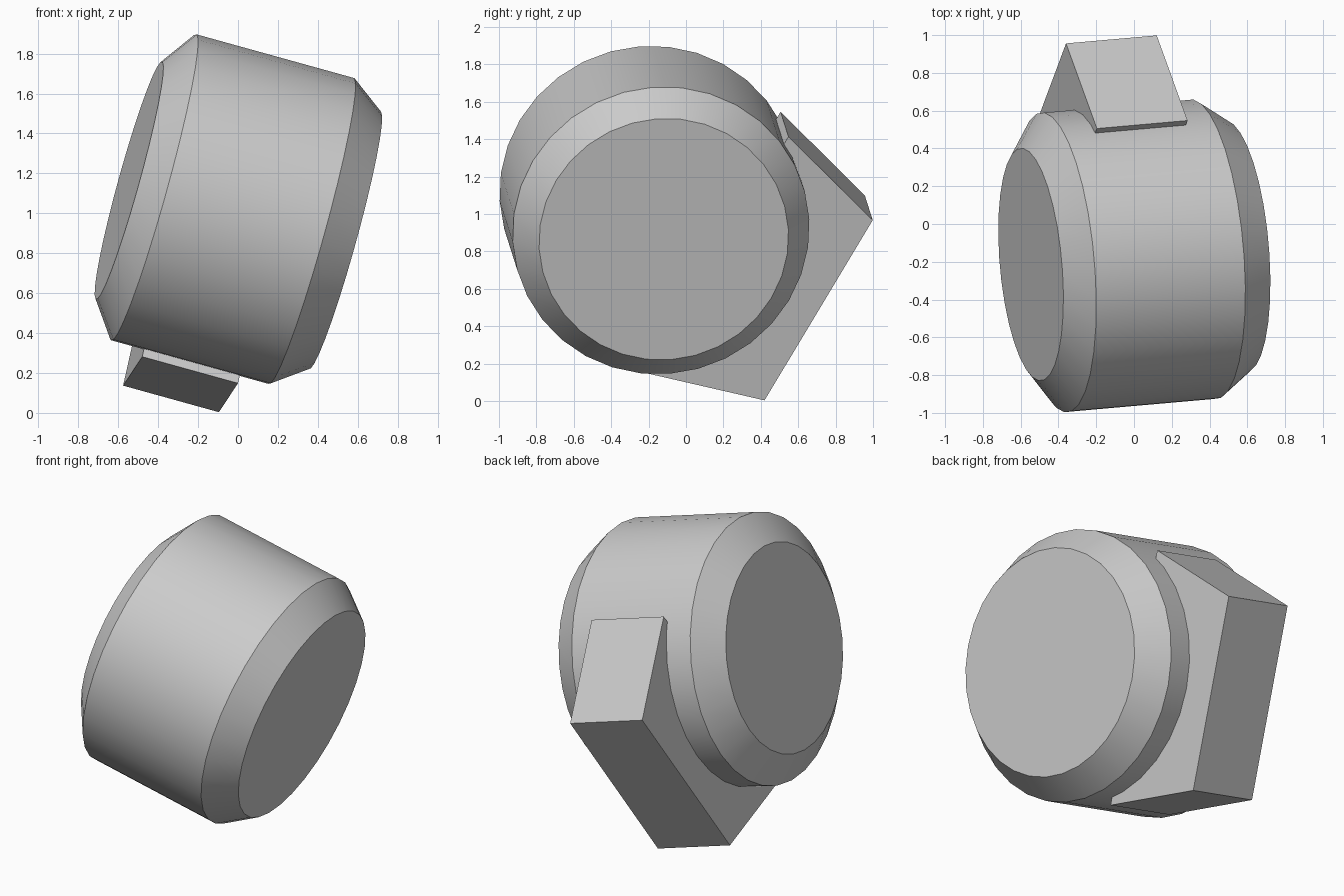
import bpy
import bmesh
import math
from mathutils import Matrix, Vector

cube = bpy.data.objects.get("Cube")
if cube:
    bpy.data.objects.remove(cube, do_unlink=True)

grey = bpy.data.materials.new("plain grey")
grey.use_nodes = True
colour = (0.6, 0.6, 0.6, 1)
grey.diffuse_color = colour
grey.node_tree.nodes["Principled BSDF"].inputs["Base Color"].default_value = colour

# Tilted frame: local x along the drum axis, y out towards the block, z along the block
axis = Vector((0.960, 0.0845, -0.266)).normalized()
along = Vector((0.187, 0.505, 0.842))
along = (along - axis * along.dot(axis)).normalized()
outward = along.cross(axis)
frame = Matrix.Translation((-0.0275, -0.1685, 1.021)) @ Matrix(
    (axis, outward, along)).transposed().to_4x4()


def loft(name, rings):
    """Join equal-sized rings of local points into a closed solid."""
    bm = bmesh.new()
    loops = [[bm.verts.new(p) for p in ring] for ring in rings]
    n = len(loops[0])
    for a, b in zip(loops, loops[1:]):
        for i in range(n):
            j = (i + 1) % n
            bm.faces.new((a[i], a[j], b[j], b[i]))
    bm.faces.new(loops[0])
    bm.faces.new(loops[-1])
    bmesh.ops.recalc_face_normals(bm, faces=bm.faces[:])
    mesh = bpy.data.meshes.new(name)
    bm.to_mesh(mesh)
    bm.free()
    mesh.materials.append(grey)
    obj = bpy.data.objects.new(name, mesh)
    obj.matrix_world = frame
    bpy.context.collection.objects.link(obj)
    return obj


def circle(x, radius, sides=32):
    turns = [math.tau * i / sides for i in range(sides)]
    return [(x, radius * math.cos(t), radius * math.sin(t)) for t in turns]


# Drum with a chamfer at each end
drum_profile = [(-0.54, 0.618), (-0.411, 0.797), (0.411, 0.797), (0.586, 0.67)]
drum = loft("drum", [circle(x, r) for x, r in drum_profile])
bpy.ops.object.select_all(action="DESELECT")
drum.select_set(True)
bpy.context.view_layer.objects.active = drum
bpy.ops.object.shade_smooth_by_angle(angle=math.radians(25))

# Wedge-sided block set into the side of the drum
section = [(0.367, -0.751), (0.997, -0.572), (0.997, 0.572), (0.367, 0.751)]
loft("side_block", [[(x, y, z) for y, z in section] for x in (-0.245, 0.255)])
